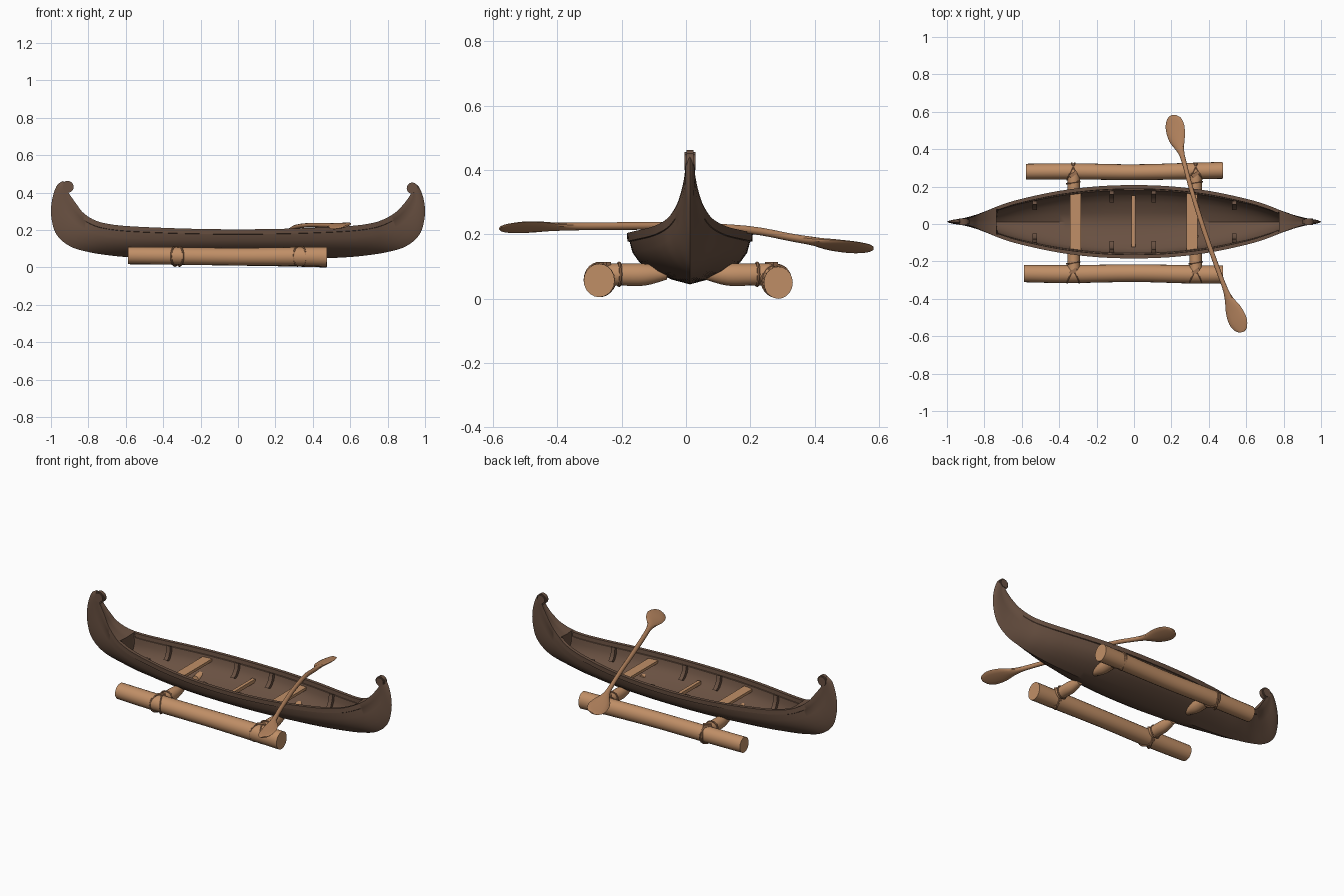
import bpy, bmesh, math
from mathutils import Vector, Matrix

if "Cube" in bpy.data.objects:
    bpy.data.objects.remove(bpy.data.objects["Cube"])


def material(name, rgb):
    m = bpy.data.materials.new(name)
    m.diffuse_color = (*rgb, 1)
    m.use_nodes = True
    m.node_tree.nodes["Principled BSDF"].inputs["Base Color"].default_value = m.diffuse_color
    return m


DARK = material("dark brown hull", (0.142, 0.082, 0.054))
WOOD = material("light wood", (0.53, 0.275, 0.135))
PADDLE = material("paddle wood", (0.47, 0.235, 0.115))
ROPE = material("rope brown", (0.33, 0.165, 0.085))
YC = 0.012  # hull centre line


def finish(name, bm, mat, angle=35):
    bmesh.ops.recalc_face_normals(bm, faces=bm.faces)
    me = bpy.data.meshes.new(name)
    bm.to_mesh(me)
    bm.free()
    me.materials.append(mat)
    ob = bpy.data.objects.new(name, me)
    bpy.context.collection.objects.link(ob)
    bpy.ops.object.select_all(action='DESELECT')
    ob.select_set(True)
    bpy.context.view_layer.objects.active = ob
    bpy.ops.object.shade_smooth_by_angle(angle=math.radians(angle))
    return ob


def loft(name, rings, mat, angle=35):
    bm = bmesh.new()
    vs = [[bm.verts.new(p) for p in r] for r in rings]
    n = len(rings[0])
    for a, b in zip(vs, vs[1:]):
        for i in range(n):
            j = (i + 1) % n
            bm.faces.new((a[i], a[j], b[j], b[i]))
    bm.faces.new(vs[0])
    bm.faces.new(vs[-1])
    return finish(name, bm, mat, angle)


def spline(pts, steps):
    """Catmull-Rom through tuples of any length."""
    P = [pts[0]] + list(pts) + [pts[-1]]
    out = []
    for a, b, c, d in zip(P, P[1:], P[2:], P[3:]):
        for k in range(steps):
            t = k / steps
            out.append(tuple(0.5 * (2 * q + (r - p) * t + (2 * p - 5 * q + 4 * r - s) * t * t
                                    + (3 * q - p - 3 * r + s) * t ** 3)
                             for p, q, r, s in zip(a, b, c, d)))
    return out + [tuple(pts[-1])]


def tube(name, pts, mat, steps=4, sides=16, tilt=0.0):
    """Sweep an ellipse; each point is x, y, z, half width, half thickness."""
    st = spline(pts, steps)
    rings = []
    for i, s in enumerate(st):
        c = Vector(s[:3])
        t = (Vector(st[min(i + 1, len(st) - 1)][:3]) - Vector(st[max(i - 1, 0)][:3])).normalized()
        side = t.cross(Vector((0, 0, 1))).normalized()
        side = Matrix.Rotation(tilt, 3, t) @ side
        up = side.cross(t)
        rings.append([c + side * s[3] * math.cos(a) + up * s[4] * math.sin(a)
                      for a in (2 * math.pi * k / sides for k in range(sides))])
    return loft(name, rings, mat)


def box(name, centre, size, mat, rot=None):
    bm = bmesh.new()
    bmesh.ops.create_cube(bm, size=1)
    bm.transform(Matrix.Translation(centre) @ (rot or Matrix()) @ Matrix.Diagonal((*size, 1)))
    return finish(name, bm, mat)


# Hull: keel x, keel z, sheer x, sheer z, half width, from middle to tip
HALF = [(0, .045, 0, .204, .196), (.2, .045, .2, .206, .189), (.4, .047, .4, .212, .165),
        (.6, .056, .6, .222, .123), (.72, .069, .71, .236, .09), (.8, .083, .775, .257, .063),
        (.88, .105, .83, .295, .04), (.94, .142, .863, .338, .026), (.978, .19, .886, .37, .019),
        (.995, .25, .9, .39, .016), (1.0, .31, .908, .405, .015), (.99, .38, .912, .415, .015),
        (.967, .44, .914, .422, .015), (.935, .463, .913, .428, .015)]
# Half section: fraction of width, fraction of height (rail bump at the top)
PROFILE = [(0, 0), (.28, .09), (.58, .25), (.8, .43), (.91, .62), (.955, .83), (.99, .84), (1, 1)]
SECTION = [(-f, g) for f, g in PROFILE[:0:-1]] + PROFILE


def right_end(s):
    kx, kz, sx, sz, w = s
    k = min(1, max(0, (sz - .25) / .1))
    return (kx, kz - .01 * max(0, (kz - .3) / .16), sx + .018 * k, sz - .008 * k, w)


left = [(-s[0], s[1], -s[2], s[3], s[4]) for s in HALF[:0:-1]]
stations = spline(left + [right_end(s) for s in HALF], 6)


def inner_point(s, f, g):
    kx, kz, sx, sz, w = s
    return (kx + (sx - kx) * g, YC + (w - .02) * f, kz + .018 + (sz - kz - .018) * g)


rings = []
for s in stations:
    kx, kz, sx, sz, w = s
    outer = [(kx + (sx - kx) * g, YC + w * f, kz + (sz - kz) * g) for f, g in SECTION]
    if -.735 < sx < .775:   # open well
        inner = [inner_point(s, f, g) for f, g in SECTION]
    else:                   # closed end deck
        inner = [(sx, YC + w * .85 * f, sz - .004 * (1 - abs(f))) for f, g in SECTION]
    rings.append(outer + inner[::-1])
loft("canoe_hull", rings, DARK)

# Scroll knobs at both tips
for name, x, z, r in (("left_scroll", -.911, .431, .032), ("right_scroll", .932, .424, .03)):
    bm = bmesh.new()
    bmesh.ops.create_cone(bm, cap_ends=True, segments=24, radius1=r, radius2=r, depth=.034,
                          matrix=Matrix.Translation((x, YC, z)) @ Matrix.Rotation(math.pi / 2, 4, 'X'))
    rim = [e for e in bm.edges if abs(e.verts[0].co.y - e.verts[1].co.y) < 1e-4]
    bmesh.ops.bevel(bm, geom=rim, offset=.006, segments=2, affect='EDGES')
    finish(name, bm, DARK)

# Ribs on the inner sides
for x in (-.53, -.12, .105, .535):
    s = min(stations, key=lambda q: abs(q[2] - x))
    for sgn in (-1, 1):
        rr = []
        for f, g in ((.7, .36), (.8, .43), (.91, .62), (.95, .86)):
            _, y, z = inner_point(s, f * sgn, g)
            y2, z2 = y - sgn * .018, z + .008
            rr.append([(x - .012, y, z), (x + .012, y, z), (x + .012, y2, z2), (x - .012, y2, z2)])
        loft("hull_rib", rr, DARK)

# Seats and middle stick
for name, x in (("left_seat", -.313), ("right_seat", .31)):
    box(name, (x, .015, .165), (.058, .31, .016), WOOD)
box("middle_stick", (-.003, .015, .125), (.02, .275, .02), WOOD)

# Outrigger logs
tube("front_log", [(-.588, -.265, .065, .046, .046), (-.35, -.268, .062, .048, .047),
                   (0, -.263, .058, .047, .047), (.3, -.269, .059, .049, .05),
                   (.475, -.27, .057, .048, .052)], WOOD, sides=20)
tube("back_log", [(-.578, .28, .062, .042, .045), (-.3, .281, .06, .043, .046),
                  (0, .277, .056, .042, .046), (.3, .283, .053, .044, .048),
                  (.475, .287, .05, .045, .05)], WOOD, sides=20)

# Cross bars, each side runs into the hull
for x in (-.322, .33):
    for sgn in (-1, 1):
        tube("cross_bar", [(x, sgn * .27, .076, .033, .034), (x, sgn * .2, .075, .033, .034),
                           (x, sgn * .13, .075, .032, .034), (x, sgn * .06, .08, .02, .02)], WOOD)


# Rope lashings at the joints
def rope_ring(centre, rad, rot):
    pts = 28
    rings = []
    M = Matrix.Translation(centre) @ rot
    for i in range(pts + 1):
        a = 2 * math.pi * i / pts
        d = Vector((0, math.cos(a), math.sin(a)))
        rings.append([M @ (d * (rad + .005 * math.cos(b)) + Vector((.005 * math.sin(b), 0, 0)))
                      for b in (math.pi * k / 3 for k in range(6))])
    loft("rope_lashing", rings, ROPE)


for x in (-.325, .33):
    for y, z, r in ((-.268, .06, .05), (.281, .056, .048)):
        for k in (-1, 1):
            rope_ring((x + k * .012, y, z), r, Matrix.Rotation(k * .42, 4, 'Z'))
        inward = -math.copysign(.06, y)
        rope_ring((x, y + inward, .076), .035, Matrix.Rotation(math.pi / 2 + .15, 4, 'Z'))
        box("rope_knot", (x, y + inward * .25, .108), (.045, .018, .012), ROPE,
            Matrix.Rotation(.6, 4, 'Z'))

# Double paddle lying across the hull
tube("paddle", [(.213, .583, .157, .012, .004), (.214, .565, .157, .038, .006),
                (.219, .52, .16, .053, .008), (.23, .455, .168, .046, .01),
                (.25, .39, .18, .02, .012), (.268, .33, .19, .013, .012),
                (.305, .19, .215, .012, .012), (.37, -.02, .226, .013, .012),
                (.44, -.22, .226, .013, .012), (.485, -.34, .225, .014, .012),
                (.507, -.4, .224, .024, .011), (.532, -.46, .223, .046, .009),
                (.556, -.52, .222, .052, .008), (.573, -.562, .221, .035, .006),
                (.578, -.578, .221, .012, .004)], PADDLE, sides=12, tilt=.32)
